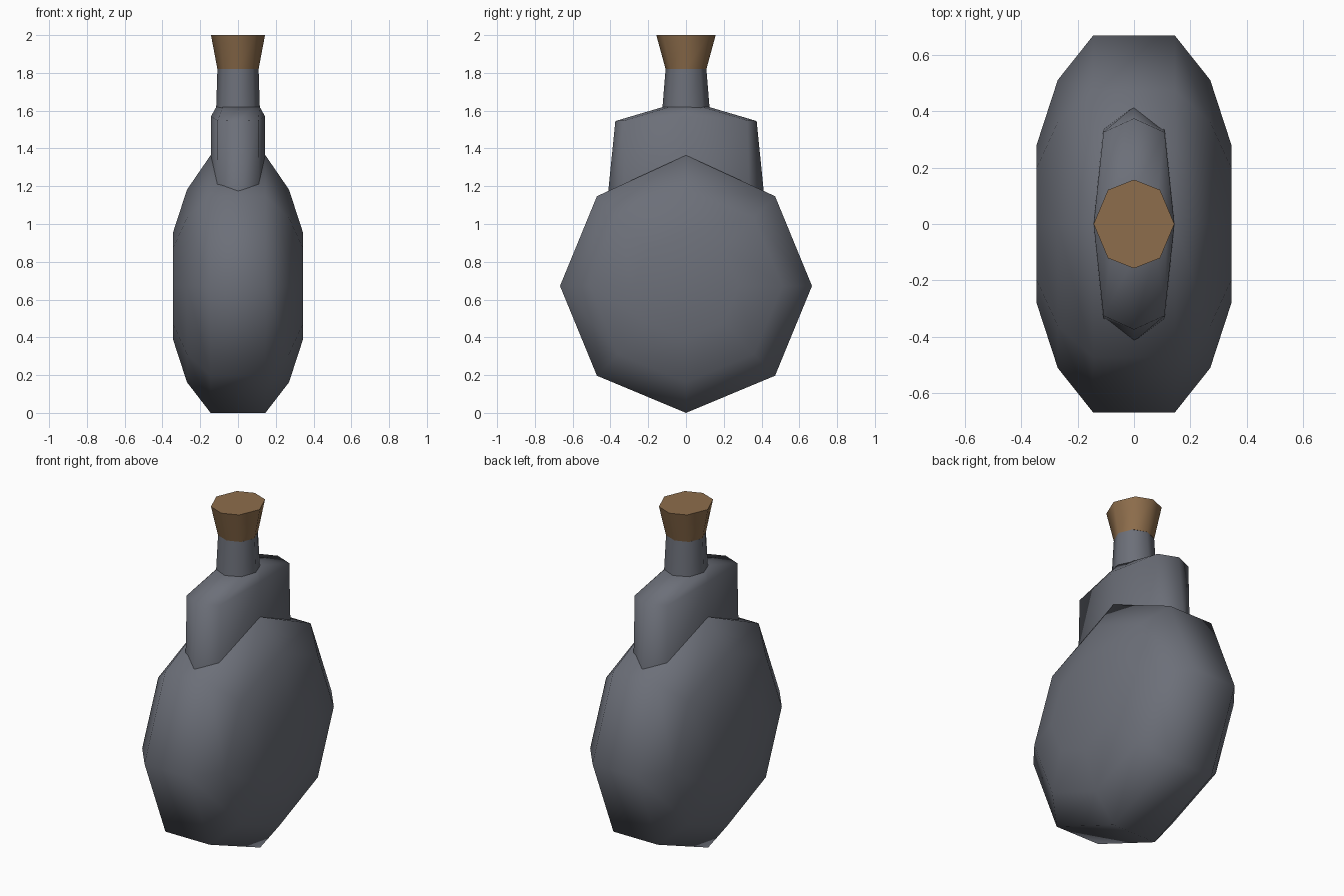
import bpy, bmesh
from math import radians
from mathutils import Vector

if "Cube" in bpy.data.objects:
    bpy.data.objects.remove(bpy.data.objects["Cube"], do_unlink=True)


def material(name, rgb):
    m = bpy.data.materials.new(name)
    m.use_nodes = True
    m.diffuse_color = (*rgb, 1)
    m.node_tree.nodes["Principled BSDF"].inputs["Base Color"].default_value = (*rgb, 1)
    return m


metal = material("dull grey metal", (0.15, 0.16, 0.19))
cork = material("brown cork", (0.27, 0.155, 0.072))


def octagon(a, b, da=None, db=None):
    """Eight-sided outline: half sizes a, b and diagonal corner (da, db)."""
    da = a * 0.707 if da is None else da
    db = b * 0.707 if db is None else db
    return [(a, 0), (da, db), (0, b), (-da, db),
            (-a, 0), (-da, -db), (0, -b), (da, -db)]


def loft(name, rings, mat, angle):
    """Skin a list of rings, cap both ends and shade smooth."""
    bm = bmesh.new()
    loops = [[bm.verts.new(Vector(p)) for p in ring] for ring in rings]
    for low, high in zip(loops, loops[1:]):
        for i in range(8):
            j = (i + 1) % 8
            bm.faces.new((low[i], low[j], high[j], high[i]))
    bm.faces.new(loops[0][::-1])
    bm.faces.new(loops[-1])
    bmesh.ops.recalc_face_normals(bm, faces=bm.faces)
    mesh = bpy.data.meshes.new(name)
    bm.to_mesh(mesh)
    bm.free()
    mesh.materials.append(mat)
    obj = bpy.data.objects.new(name, mesh)
    bpy.context.collection.objects.link(obj)
    bpy.ops.object.select_all(action='DESELECT')
    obj.select_set(True)
    bpy.context.view_layer.objects.active = obj
    bpy.ops.object.shade_smooth_by_angle(angle=radians(angle))
    return obj


def level(z, *sizes):
    return [(x, y, z) for x, y in octagon(*sizes)]


# Round flask body, lofted sideways along x with its rim peak slightly raised
half = [(0.145, 0.667), (0.27, 0.51), (0.345, 0.28)]
profile = [(-x, r) for x, r in reversed(half)] + half
body_rings = []
for x, r in profile:
    peak = 0.02 if r > 0.6 else 0
    body_rings.append([(x, y, 0.672 + z + (peak if z > 0.6 else 0))
                       for y, z in octagon(r, r if r < 0.6 else 0.672)])
loft("flask_body", body_rings, metal, 80)

# Shoulder saddle sunk into the top of the body
loft("shoulder", [
    level(1.12, 0.145, 0.417, 0.11, 0.335),
    level(1.56, 0.143, 0.374, 0.108, 0.325),
    level(1.62, 0.115, 0.12, 0.08, 0.085),
], metal, 85)
shoulder = bpy.data.objects["shoulder"].data
for v in shoulder.vertices:
    if 1.5 < v.co.z < 1.6:
        v.co.z = 1.57 - 0.025 * abs(v.co.y) / 0.374

# Neck
loft("neck", [
    level(1.60, 0.116, 0.126, 0.082, 0.089),
    level(1.82, 0.109, 0.108),
], metal, 60)

# Flared stopper
loft("stopper", [
    level(1.82, 0.109, 0.108, 0.075, 0.08),
    level(2.0, 0.143, 0.157, 0.092, 0.121),
], cork, 60)
